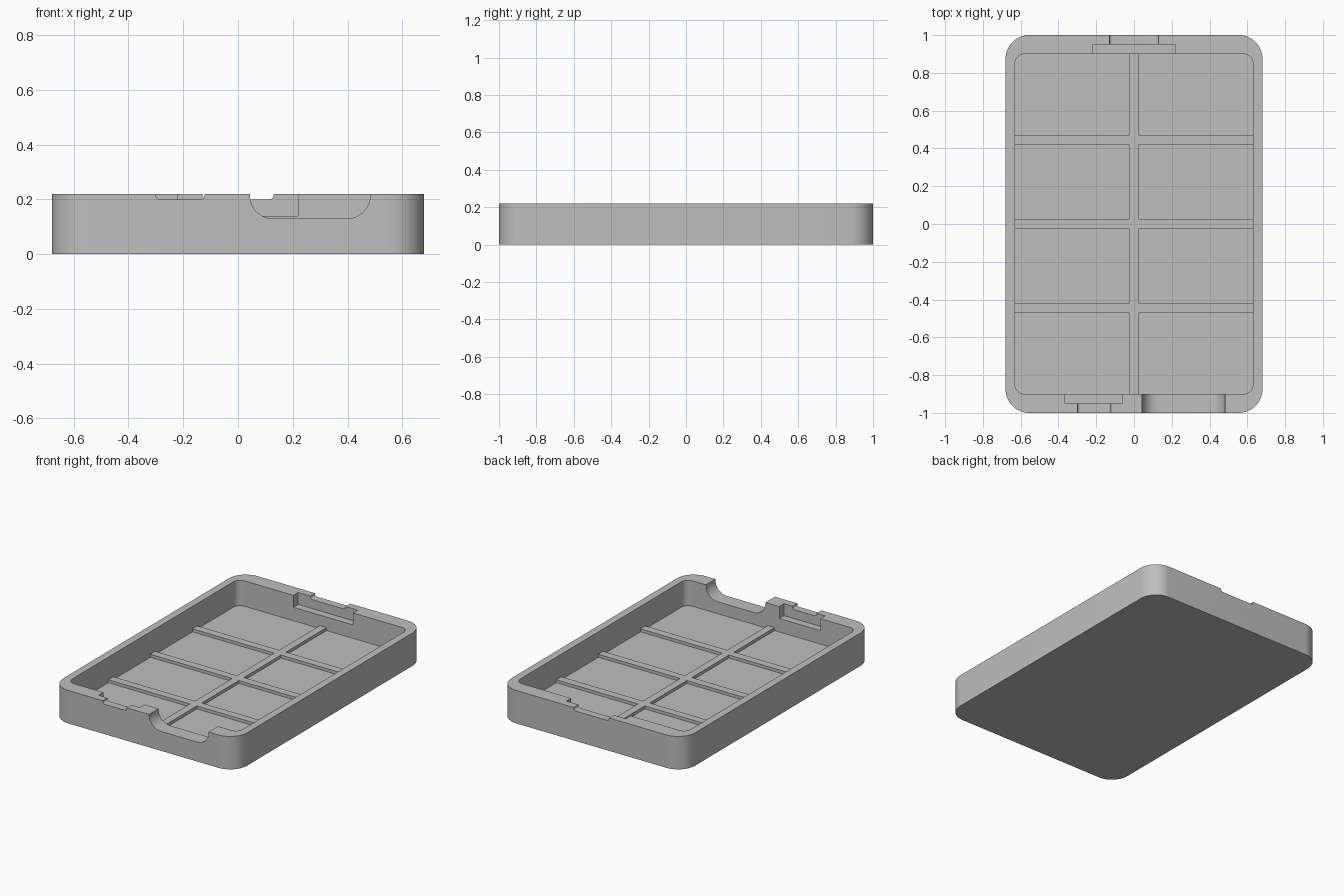
import bpy, bmesh, math

cube = bpy.data.objects.get("Cube")
if cube:
    bpy.data.objects.remove(cube, do_unlink=True)

H, FLOOR, RIB_TOP, POCKET = 0.22, 0.05, 0.07, 0.14
ABOVE = 0.3

grey = bpy.data.materials.new("grey plastic")
grey.use_nodes = True
COLOUR = (0.52, 0.52, 0.52, 1)
grey.diffuse_color = COLOUR
grey.node_tree.nodes["Principled BSDF"].inputs["Base Color"].default_value = COLOUR


def rounded(x0, x1, y0, y1, r_low, r_high, steps=12):
    """Rectangle outline with rounded lower and upper corners."""
    pts = []
    corners = [(x1, y0, -1, 1, r_low, -90), (x1, y1, -1, -1, r_high, 0),
               (x0, y1, 1, -1, r_high, 90), (x0, y0, 1, 1, r_low, 180)]
    for x, y, sx, sy, r, start in corners:
        if r == 0:
            pts.append((x, y))
            continue
        for i in range(steps + 1):
            a = math.radians(start + 90 * i / steps)
            pts.append((x + sx * r + r * math.cos(a), y + sy * r + r * math.sin(a)))
    return pts


def prism(name, outline, low, high, along_y=False):
    """Extrude an outline up z, or along y for a profile drawn in x and z."""
    bm = bmesh.new()
    place = (lambda u, v, d: (u, d, v)) if along_y else (lambda u, v, d: (u, v, d))
    face = bm.faces.new([bm.verts.new(place(u, v, low)) for u, v in outline])
    moved = bmesh.ops.extrude_face_region(bm, geom=[face])["geom"]
    step = (0, high - low, 0) if along_y else (0, 0, high - low)
    bmesh.ops.translate(bm, vec=step, verts=[g for g in moved if isinstance(g, bmesh.types.BMVert)])
    bmesh.ops.recalc_face_normals(bm, faces=bm.faces)
    mesh = bpy.data.meshes.new(name)
    bm.to_mesh(mesh)
    bm.free()
    mesh.materials.append(grey)
    obj = bpy.data.objects.new(name, mesh)
    bpy.context.collection.objects.link(obj)
    return obj


def box(name, x0, x1, y0, y1, z0, z1):
    return prism(name, rounded(x0, x1, y0, y1, 0, 0), z0, z1)


def combine(target, tool, operation):
    """Apply a boolean and remove the tool."""
    mod = target.modifiers.new(tool.name, "BOOLEAN")
    mod.object, mod.operation, mod.solver = tool, operation, "EXACT"
    bpy.context.view_layer.objects.active = target
    bpy.ops.object.modifier_apply(modifier=mod.name)
    bpy.data.objects.remove(tool, do_unlink=True)


# Tray body and its hollow
tray = prism("tray", rounded(-0.68, 0.68, -1, 1, 0.125, 0.125), 0, H)
combine(tray, prism("hollow", rounded(-0.63, 0.63, -0.9, 0.9, 0.05, 0.05), FLOOR, ABOVE), "DIFFERENCE")

# Floor ribs: one lengthwise, three across
combine(tray, box("long_rib", -0.025, 0.025, -0.92, 0.92, 0.03, RIB_TOP), "UNION")
for y in (-0.445, 0, 0.445):
    combine(tray, box("cross_rib", -0.65, 0.65, y - 0.026, y + 0.026, 0.03, RIB_TOP), "UNION")

# Connector pockets inside the end walls
combine(tray, box("back_pocket", -0.22, 0.22, 0.85, 0.95, POCKET, ABOVE), "DIFFERENCE")
combine(tray, box("front_pocket", -0.365, -0.06, -0.95, -0.85, POCKET, ABOVE), "DIFFERENCE")

# Shallow rim notches and the deep rounded cable notch
for name, x0, x1, z, r, y0, y1 in (
        ("back_notch", -0.13, 0.13, 0.2, 0.015, 0.93, 1.1),
        ("front_notch", -0.3, -0.123, 0.2, 0.015, -1.1, -0.93),
        ("cable_notch", 0.043, 0.483, 0.13, 0.085, -1.1, -0.85)):
    combine(tray, prism(name, rounded(x0, x1, z, ABOVE, r, 0), y0, y1, True), "DIFFERENCE")

# Smooth the rounded corners, keep edges crisp
bpy.ops.object.select_all(action="DESELECT")
tray.select_set(True)
bpy.context.view_layer.objects.active = tray
bpy.ops.object.shade_smooth_by_angle(angle=math.radians(30))
